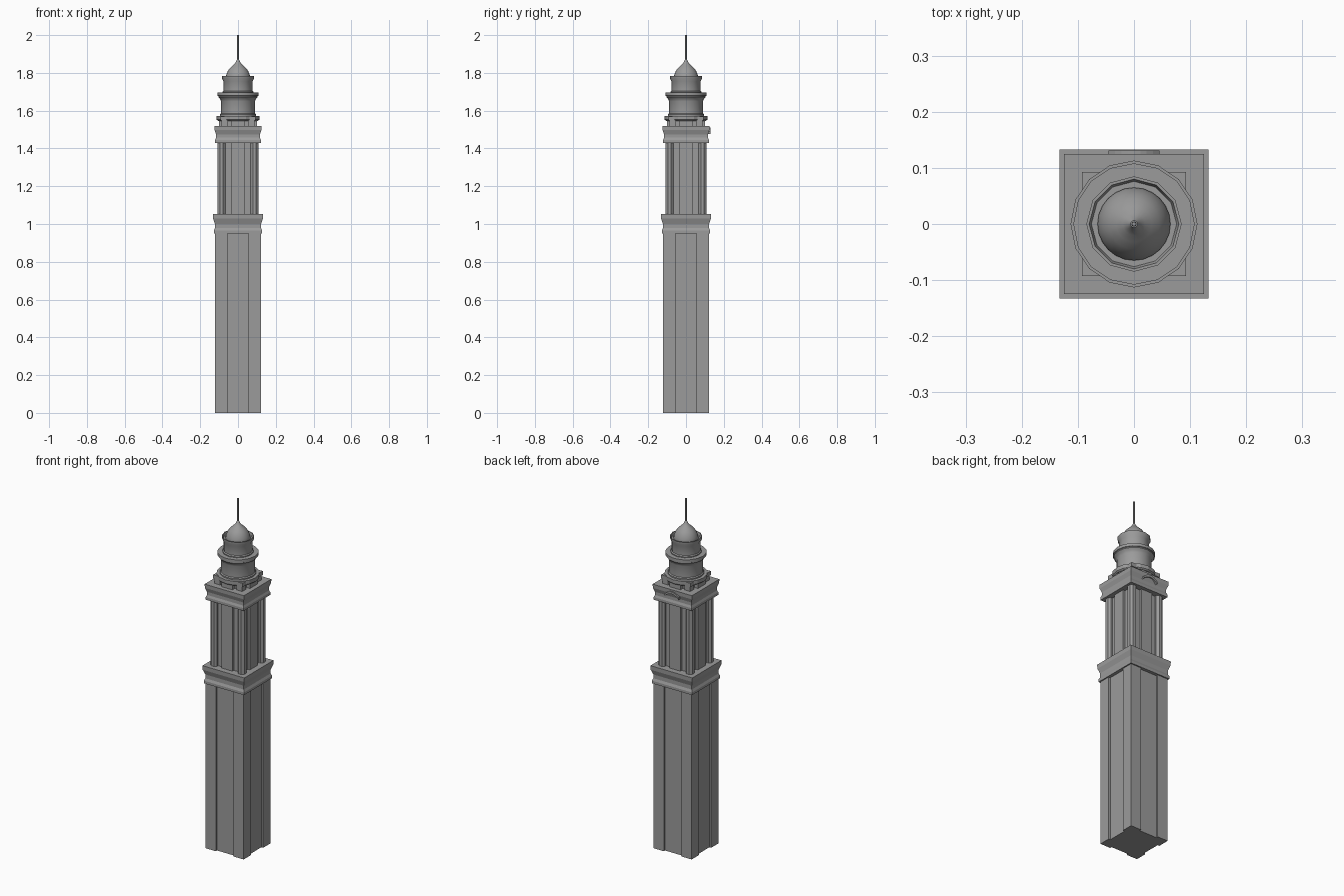
import bpy, bmesh, math

cube = bpy.data.objects.get("Cube")
if cube:
    bpy.data.objects.remove(cube)

stone = bpy.data.materials.new("grey stone")
stone.use_nodes = True
GREY = (0.33, 0.33, 0.33, 1)
stone.diffuse_color = GREY
stone.node_tree.nodes["Principled BSDF"].inputs["Base Color"].default_value = GREY


def finish(name, bm, smooth=False):
    bmesh.ops.recalc_face_normals(bm, faces=bm.faces)
    mesh = bpy.data.meshes.new(name)
    bm.to_mesh(mesh)
    bm.free()
    mesh.materials.append(stone)
    obj = bpy.data.objects.new(name, mesh)
    bpy.context.collection.objects.link(obj)
    if smooth:
        bpy.ops.object.select_all(action='DESELECT')
        obj.select_set(True)
        bpy.context.view_layer.objects.active = obj
        bpy.ops.object.shade_smooth_by_angle(angle=math.radians(38))
    return obj


def lathe(name, profile, sides, centre=(0, 0), turn=0.0, smooth=False):
    """Stack of regular polygon rings from (radius, z) pairs, capped."""
    bm = bmesh.new()
    rings = []
    for r, z in profile:
        angles = [turn + math.tau * i / sides for i in range(sides)]
        rings.append([bm.verts.new((centre[0] + r * math.cos(a),
                                    centre[1] + r * math.sin(a), z)) for a in angles])
    for low, high in zip(rings, rings[1:]):
        for i in range(sides):
            j = (i + 1) % sides
            bm.faces.new((low[i], low[j], high[j], high[i]))
    bm.faces.new(rings[0])
    bm.faces.new(rings[-1])
    return finish(name, bm, smooth)


def square_band(name, profile):
    """Square moulding from (half width, z) pairs."""
    return lathe(name, [(h * math.sqrt(2), z) for h, z in profile], 4, turn=math.pi / 4)


def prism(name, side, z0, z1):
    """Extrude an outline made by turning one side's points around four times."""
    bm = bmesh.new()
    points = list(side)
    for _ in range(3):
        side = [(-y, x) for x, y in side]
        points += side
    face = bm.faces.new([bm.verts.new((x, y, z0)) for x, y in points])
    new = bmesh.ops.extrude_face_region(bm, geom=[face])["geom"]
    top = [v for v in new if isinstance(v, bmesh.types.BMVert)]
    bmesh.ops.translate(bm, verts=top, vec=(0, 0, z1 - z0))
    return finish(name, bm)


# Lower shaft with a shallow recessed panel on each side
W, R, P = 0.121, 0.11, 0.056
prism("lower_shaft", [(W, -W), (W, -P), (R, -P), (R, P), (W, P)], 0, 0.96)

# Cornice between the shafts
square_band("lower_cornice", [
    (0.128, 0.95), (0.128, 0.965), (0.122, 0.978), (0.122, 1.0),
    (0.132, 1.028), (0.133, 1.052)])

# Upper shaft: core with a pilaster on each side and octagonal corner columns
C, O, H = 0.087, 0.1, 0.034
prism("upper_shaft", [(C, -C), (C, -H), (O, -H), (O, H), (C, H)], 1.05, 1.44)
for sx in (-1, 1):
    for sy in (-1, 1):
        lathe("corner_column", [(0.0225, 1.05), (0.0225, 1.44)], 8,
              centre=(sx * C, sy * C), turn=math.pi / 8)

# Upper cornice
square_band("upper_cornice", [
    (0.121, 1.43), (0.121, 1.445), (0.116, 1.457), (0.116, 1.475),
    (0.124, 1.498), (0.125, 1.52)])

# Small arched ornament on the back of the upper cornice
bm = bmesh.new()
STEPS = 8
sections = []
for i in range(STEPS + 1):
    t = -1 + 2 * i / STEPS
    z = 1.505 - 0.022 * t * t
    sections.append([bm.verts.new((t * 0.045, y, z + dz))
                     for y, dz in ((0.116, -0.007), (0.131, -0.007),
                                   (0.131, 0.006), (0.116, 0.006))])
for a, b in zip(sections, sections[1:]):
    for k in range(4):
        m = (k + 1) % 4
        bm.faces.new((a[k], a[m], b[m], b[k]))
bm.faces.new(sections[0])
bm.faces.new(sections[-1])
finish("back_arch", bm)

# Footing of the drum: notched blocks under a star shaped slab
B, N, K = 0.088, 0.052, 0.078
prism("drum_footing", [(B, -B), (B, -N), (K, -N), (K, -H), (O, -H), (O, H),
                       (K, H), (K, N), (B, N)], 1.515, 1.55)
square_band("square_slab", [(0.093, 1.548), (0.093, 1.57)])
lathe("round_slab", [(0.106, 1.546), (0.113, 1.552), (0.113, 1.573)], 16)

# Lower drum with its gallery
lathe("lower_drum", [
    (0.095, 1.57), (0.095, 1.58), (0.09, 1.585), (0.09, 1.65), (0.095, 1.662),
    (0.104, 1.672), (0.104, 1.677), (0.108, 1.679), (0.108, 1.695)], 16, smooth=True)

# Upper drum with a flared rim, sunken inside
lathe("upper_drum", [
    (0.082, 1.69), (0.082, 1.7), (0.077, 1.705), (0.077, 1.755), (0.085, 1.772),
    (0.085, 1.784), (0.08, 1.784), (0.076, 1.77)], 12, smooth=True)

# Pointed dome and spire
lathe("dome", [
    (0.064, 1.765), (0.065, 1.775), (0.062, 1.79), (0.055, 1.808), (0.045, 1.823),
    (0.032, 1.836), (0.02, 1.847), (0.011, 1.858), (0.006, 1.87)], 24, smooth=True)
lathe("spire", [(0.005, 1.86), (0.004, 2.0)], 8, smooth=True)
